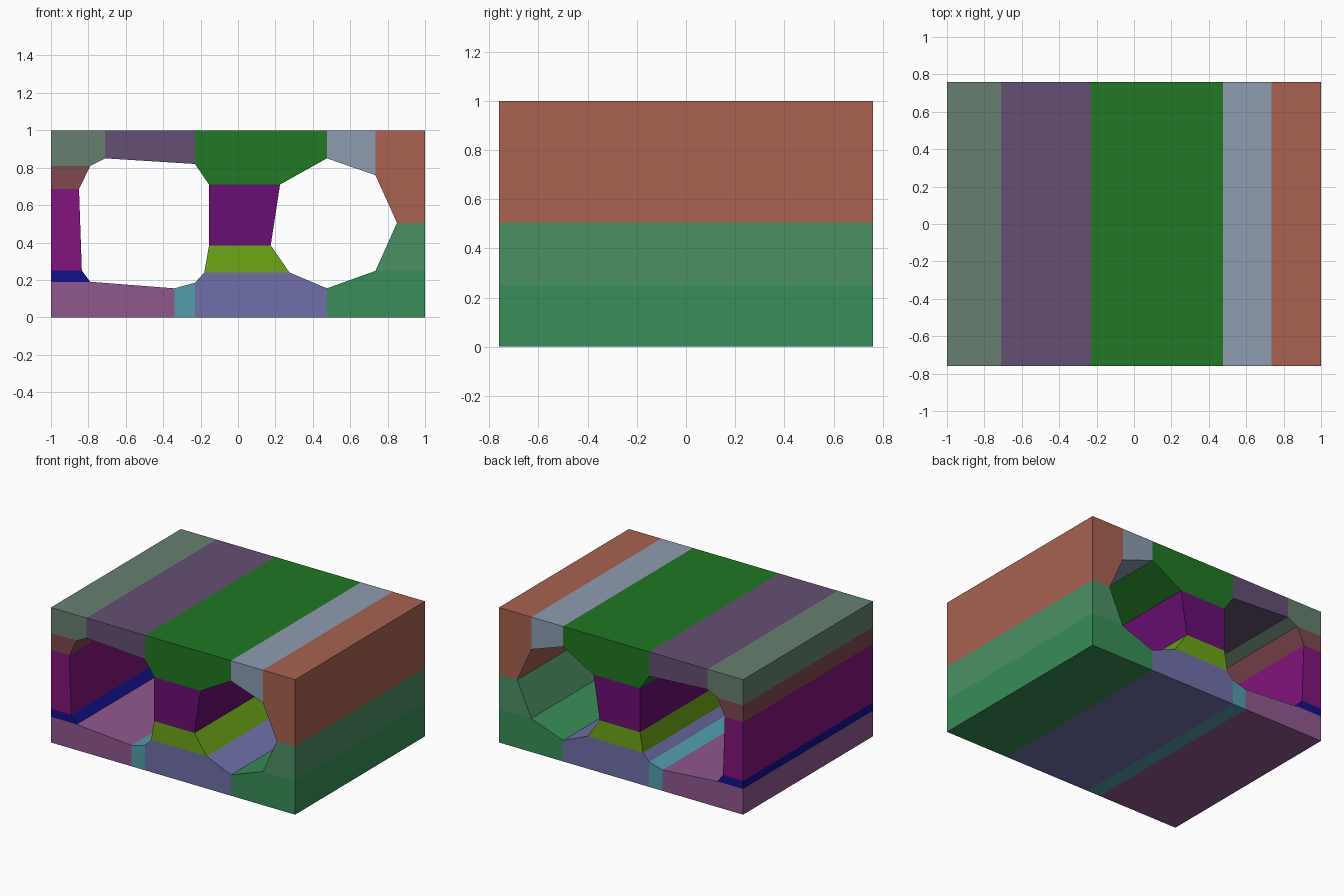
import bpy
import bmesh

if "Cube" in bpy.data.objects:
    bpy.data.objects.remove(bpy.data.objects["Cube"])

HALF_DEPTH = 0.76

# Corners of the two openings, shared by the neighbouring blocks
L = [(-.71, .85), (-.23, .82), (-.155, .71), (-.155, .385), (-.18, .24), (-.23, .185),
     (-.34, .155), (-.79, .19), (-.835, .25), (-.85, .685), (-.79, .81)]
R = [(.475, .85), (.735, .76), (.85, .505), (.735, .248), (.475, .155),
     (.275, .24), (.175, .385), (.225, .71)]


def linear(hex_colour):
    values = [int(hex_colour[i:i + 2], 16) / 255 for i in (0, 2, 4)]
    return [v / 12.92 if v <= .04045 else ((v + .055) / 1.055) ** 2.4 for v in values] + [1]


def prism(name, colour, outline):
    """Extrude an x-z outline through the full depth."""
    bm = bmesh.new()
    face = bm.faces.new([bm.verts.new((x, -HALF_DEPTH, z)) for x, z in outline])
    new = bmesh.ops.extrude_face_region(bm, geom=[face], use_keep_orig=True)["geom"]
    bmesh.ops.translate(bm, vec=(0, 2 * HALF_DEPTH, 0),
                        verts=[g for g in new if isinstance(g, bmesh.types.BMVert)])
    bmesh.ops.recalc_face_normals(bm, faces=bm.faces)
    mesh = bpy.data.meshes.new(name)
    bm.to_mesh(mesh)
    bm.free()
    mat = bpy.data.materials.new(name)
    mat.diffuse_color = linear(colour)
    mat.use_nodes = True
    mat.node_tree.nodes["Principled BSDF"].inputs["Base Color"].default_value = mat.diffuse_color
    mesh.materials.append(mat)
    bpy.context.collection.objects.link(bpy.data.objects.new(name, mesh))


# Roof blocks, left to right
prism("roof_left_corner", "66806E", [(-1, .81), L[10], L[0], (-.71, 1), (-1, 1)])
prism("roof_left_span", "645073", [L[0], L[1], (-.23, 1), (-.71, 1)])
prism("roof_centre", "207823", [L[1], L[2], R[7], R[0], (.475, 1), (-.23, 1)])
prism("roof_right_span", "8E9CB0", [R[0], R[1], (.735, 1), (.475, 1)])

# Right wall
prism("right_wall_upper", "A86250", [R[1], R[2], (1, .505), (1, 1), (.735, 1)])
prism("right_wall_lower", "4C9064", [R[3], (1, .248), (1, .505), R[2]])

# Left wall, top to bottom
prism("left_wall_upper", "804850", [(-1, .685), L[9], L[10], (-1, .81)])
prism("left_wall_middle", "82147D", [(-1, .25), L[8], L[9], (-1, .685)])
prism("left_wall_lower", "14108C", [(-1, .19), L[7], L[8], (-1, .25)])

# Dividing pillar and its flared foot
prism("pillar", "690E73", [L[3], R[6], R[7], L[2]])
prism("pillar_foot", "6CA616", [L[4], R[5], R[6], L[3]])

# Floor blocks, left to right
prism("floor_left", "90588F", [(-1, 0), (-.34, 0), L[6], L[7], (-1, .19)])
prism("floor_strip", "529EAC", [(-.34, 0), (-.23, 0), L[5], L[6]])
prism("floor_centre", "7070AA", [(-.23, 0), (.475, 0), R[4], R[5], L[4], L[5]])
prism("floor_right", "388E58", [(.475, 0), (1, 0), (1, .248), R[3], R[4]])
